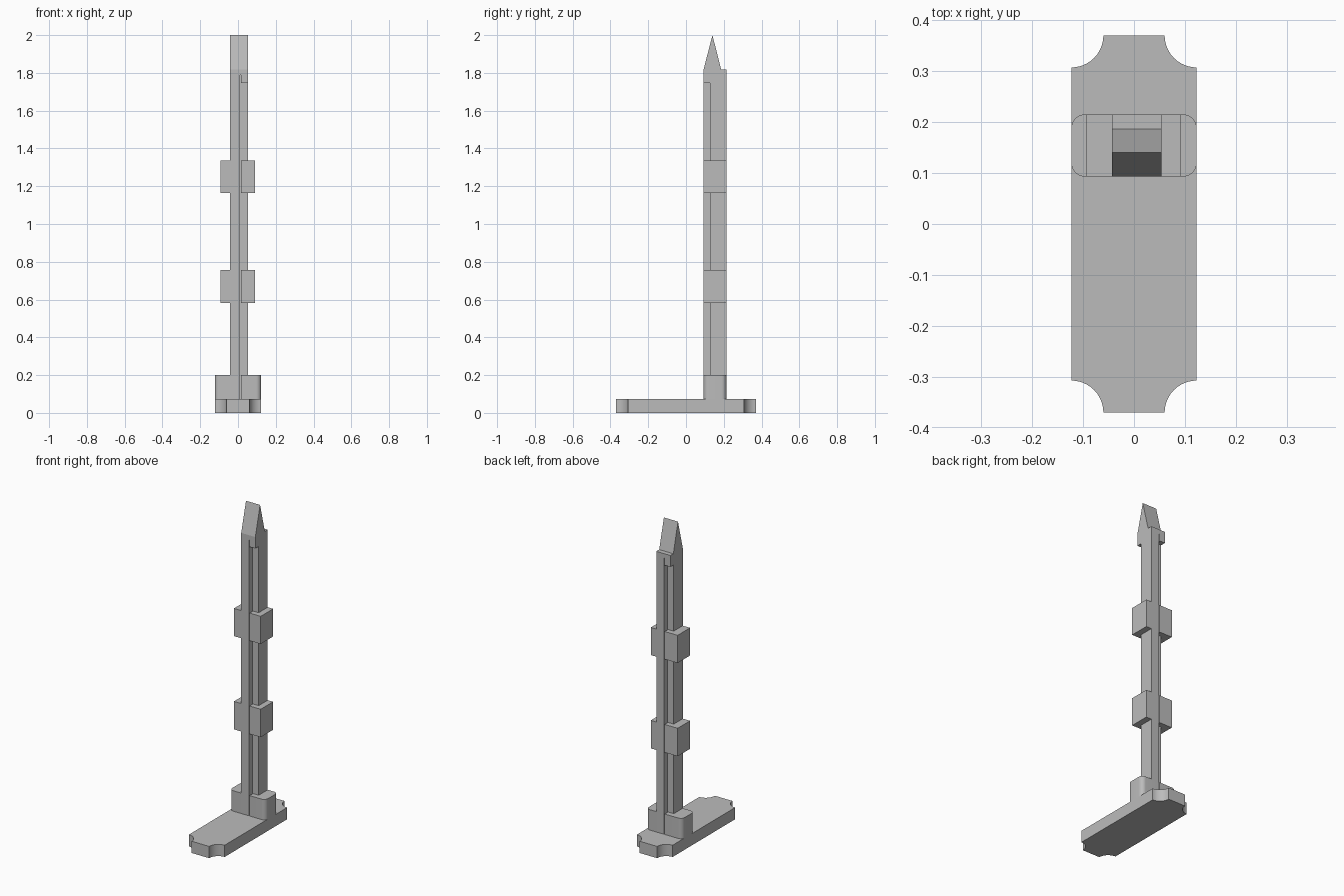
import bpy, bmesh
from math import cos, sin, pi, radians

if "Cube" in bpy.data.objects:
    bpy.data.objects.remove(bpy.data.objects["Cube"], do_unlink=True)

grey = bpy.data.materials.new("plain_grey")
grey.use_nodes = True
grey.diffuse_color = (0.5, 0.5, 0.5, 1)
grey.node_tree.nodes["Principled BSDF"].inputs["Base Color"].default_value = (0.5, 0.5, 0.5, 1)

FRONT, BACK = 0.093, 0.215        # depth range of the tower
NOTCH = 0.033                     # depth of recesses and slits
LEFT, RIGHT = -0.043, 0.054       # width range of the shaft
F0, F1 = 0.010, 0.015             # front slit
B0, B1 = -0.004, 0.001            # back slit


def prism(name, points, start, end, axis="z"):
    """Extrude a closed outline along z, or a (y, z) outline along x."""
    bm = bmesh.new()
    place = (lambda a, b: (a, b, start)) if axis == "z" else (lambda a, b: (start, a, b))
    face = bm.faces.new([bm.verts.new(place(a, b)) for a, b in points])
    out = bmesh.ops.extrude_face_region(bm, geom=[face])
    move = (0, 0, end - start) if axis == "z" else (end - start, 0, 0)
    verts = [v for v in out["geom"] if isinstance(v, bmesh.types.BMVert)]
    bmesh.ops.translate(bm, verts=verts, vec=move)
    bmesh.ops.recalc_face_normals(bm, faces=bm.faces)
    mesh = bpy.data.meshes.new(name)
    bm.to_mesh(mesh)
    bm.free()
    mesh.materials.append(grey)
    obj = bpy.data.objects.new(name, mesh)
    bpy.context.collection.objects.link(obj)
    return obj


def smooth(obj):
    bpy.ops.object.select_all(action="DESELECT")
    obj.select_set(True)
    bpy.context.view_layer.objects.active = obj
    bpy.ops.object.shade_smooth_by_angle(angle=radians(30))


def arc(cx, cy, r, start, sweep, steps=10):
    return [(cx + r * cos(start + sweep * i / steps), cy + r * sin(start + sweep * i / steps))
            for i in range(steps + 1)]


def slit_front():
    y = FRONT + NOTCH
    return [(F0, FRONT), (F0, y), (F1, y), (F1, FRONT)]


def slit_back():
    y = BACK - NOTCH
    return [(B1, BACK), (B1, y), (B0, y), (B0, BACK)]


def slotted(left, right):
    return ([(left, FRONT)] + slit_front() + [(right, FRONT), (right, BACK)]
            + slit_back() + [(left, BACK)])


# Base plate with scooped corners
W, D, R = 0.123, 0.37, 0.063
plate = (arc(-W, -D, R, pi / 2, -pi / 2) + arc(W, -D, R, pi, -pi / 2)
         + arc(W, D, R, -pi / 2, -pi / 2) + arc(-W, D, R, 0, -pi / 2))
smooth(prism("base_plate", plate, 0, 0.073))

# Footing block with rounded corners and the slits running through it
r = 0.027
footing = (arc(-W + r, FRONT + r, r, pi, pi / 2) + slit_front()
           + arc(W - r, FRONT + r, r, -pi / 2, pi / 2)
           + arc(W - r, BACK - r, r, 0, pi / 2) + slit_back()
           + arc(-W + r, BACK - r, r, pi / 2, pi / 2))
smooth(prism("footing", footing, 0.073, 0.2))

# Shaft pieces with opposite corners recessed, separated by collars
shaft = [(LEFT, FRONT), (F0, FRONT), (F0, FRONT + NOTCH), (RIGHT, FRONT + NOTCH),
         (RIGHT, BACK), (B1, BACK), (B1, BACK - NOTCH), (LEFT, BACK - NOTCH)]
bottom = 0.2
for part, (low, high) in {"lower": (0.583, 0.757), "upper": (1.163, 1.335)}.items():
    prism(part + "_shaft", shaft, bottom, low)
    prism(part + "_collar", slotted(-0.093, 0.091), low, high)
    bottom = high
prism("top_shaft", shaft, bottom, 1.747)

# Head: slotted band, then the solid wedge tip
prism("head_band", slotted(LEFT, RIGHT), 1.747, 1.79)
tip = [(FRONT, 1.79), (BACK, 1.79), (BACK, 1.818), (0.186, 1.818), (0.14, 2.0), (FRONT, 1.818)]
prism("wedge_tip", tip, LEFT, RIGHT, axis="x")
